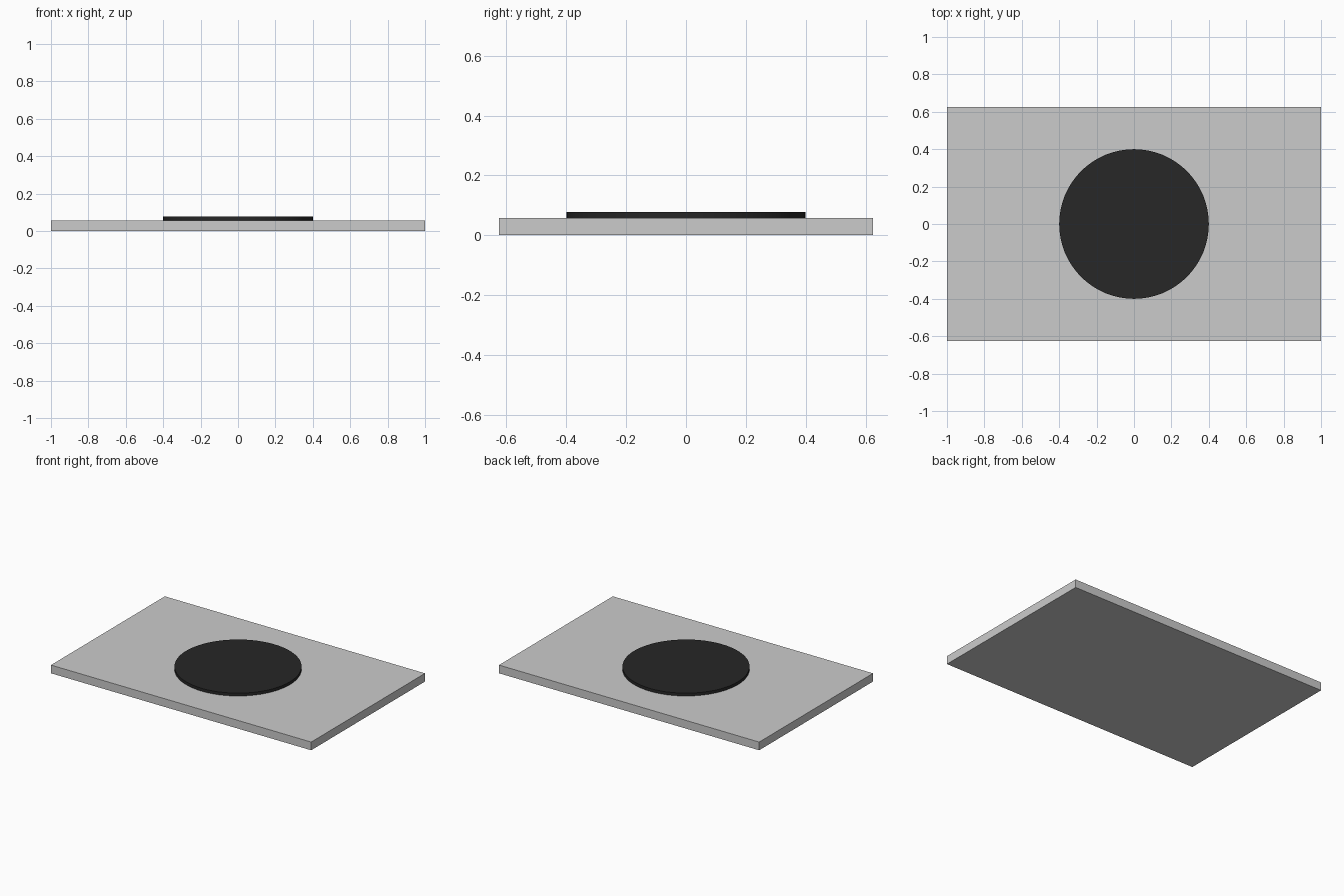
import bpy

if "Cube" in bpy.data.objects:
    bpy.data.objects.remove(bpy.data.objects["Cube"])

PLATE_TOP = 0.057
DISC_TOP = 0.077

# Flat rectangular base plate
bpy.ops.mesh.primitive_cube_add(size=1, location=(0, 0, PLATE_TOP / 2))
plate = bpy.context.object
plate.name = "base_plate"
plate.scale = (2.0, 1.25, PLATE_TOP)
bpy.ops.object.transform_apply(location=False, rotation=False, scale=True)

# Thin dark disc resting on the plate
bpy.ops.mesh.primitive_cylinder_add(
    vertices=64, radius=0.4, depth=DISC_TOP - PLATE_TOP,
    location=(0, 0, (PLATE_TOP + DISC_TOP) / 2))
disc = bpy.context.object
disc.name = "round_disc"
bpy.ops.object.shade_smooth_by_angle()

black = bpy.data.materials.new("dark_disc")
black.diffuse_color = (0.02, 0.02, 0.02, 1)
black.use_nodes = True
black.node_tree.nodes["Principled BSDF"].inputs["Base Color"].default_value = black.diffuse_color
disc.data.materials.append(black)
